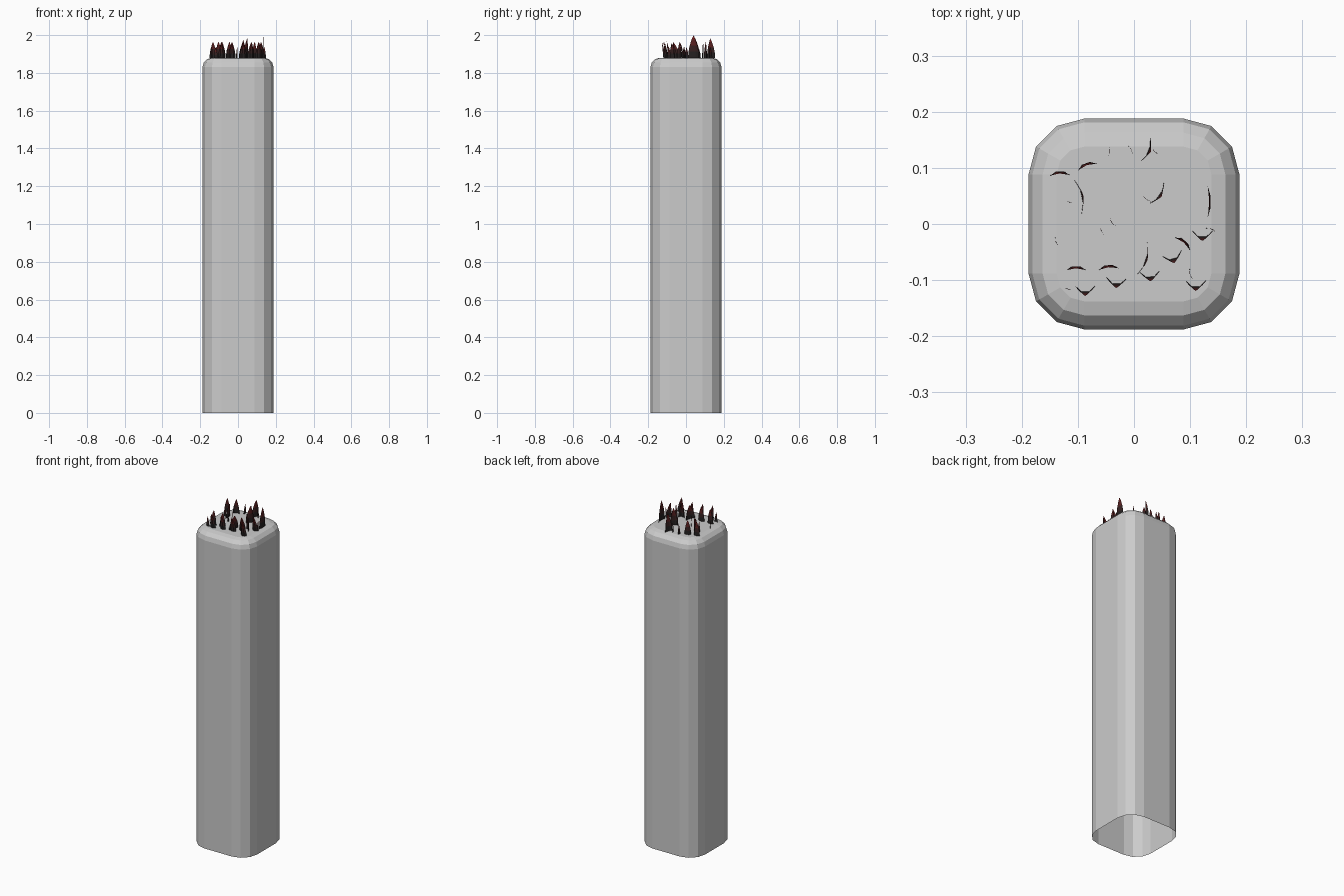
import bpy, bmesh
from math import sin, cos, pi, radians

if "Cube" in bpy.data.objects:
    bpy.data.objects.remove(bpy.data.objects["Cube"])

TOP = 1.88


def finish(bm, name, mats=()):
    me = bpy.data.meshes.new(name)
    bm.to_mesh(me)
    bm.free()
    for m in mats:
        me.materials.append(m)
    ob = bpy.data.objects.new(name, me)
    bpy.context.collection.objects.link(ob)
    return ob


def material(name, red, rest):
    m = bpy.data.materials.new(name)
    m.diffuse_color = (red, rest, rest, 1)
    m.use_nodes = True
    m.node_tree.nodes["Principled BSDF"].inputs["Base Color"].default_value = m.diffuse_color
    return m


# Pillar: rounded square section, rounded top edge, open underside
def ring(bm, radius, z, core=0.088):
    vs = []
    for i in range(16):
        q, k = divmod(i, 4)
        a = (q + k / 3) * pi / 2
        mid = (q + 0.5) * pi / 2
        vs.append(bm.verts.new((core * 2 ** 0.5 * cos(mid) + radius * cos(a),
                                core * 2 ** 0.5 * sin(mid) + radius * sin(a), z)))
    return vs


bm = bmesh.new()
rings = [ring(bm, 0.1, 0)]
for k in range(4):
    a = k * pi / 6
    rings.append(ring(bm, 0.05 + 0.05 * cos(a), TOP - 0.05 + 0.05 * sin(a)))
for lo, hi in zip(rings, rings[1:]):
    for i in range(16):
        j = (i + 1) % 16
        bm.faces.new((lo[i], lo[j], hi[j], hi[i]))
bm.faces.new(rings[-1])
finish(bm, "pillar")

# Shards: thin curved blades, dark at the base and red toward the tip
mats = [material(f"shard_shade_{i}", 0.018 + 0.02 * i * i, 0.015) for i in range(4)]


def blade(bm, x, y, angle, width, height, bulge, lean):
    a = radians(angle)
    ux, uy, nx, ny = cos(a), sin(a), sin(a), -cos(a)

    def point(u, n, z):
        return bm.verts.new((x + ux * u + nx * n, y + uy * u + ny * n, z))

    rows = []
    for level in range(4):
        t = level * 0.27
        w = 1 - t ** 2
        rows.append([point(s * width / 2 * w, lean * t ** 1.5 + bulge * w * (1 - s * s),
                           TOP + height * t) for s in (-1, -0.4, 0.4, 1)])
    tip = point(0, lean, TOP + height)
    for i in range(3):
        for level, (lo, hi) in enumerate(zip(rows, rows[1:])):
            f = bm.faces.new((lo[i], lo[i + 1], hi[i + 1], hi[i]))
            f.material_index = level
        bm.faces.new((rows[-1][i], rows[-1][i + 1], tip)).material_index = 3


def shards(name, width, height, bulge, lean, places):
    bm = bmesh.new()
    for x, y, angle in places:
        blade(bm, x, y, angle, width, height, bulge, lean)
    finish(bm, name, mats)


# each place: x, y, facing angle
shards("leaning_shards", 0.036, 0.085, 0.012, 0.018, [
    (-0.087, -0.11, 0), (-0.031, -0.096, -3), (0.028, -0.084, 5),
    (0.067, -0.052, 15), (0.11, -0.101, 0), (0.122, -0.012, 0)])
shards("upright_shards", 0.037, 0.085, 0.009, 0.004, [
    (-0.103, -0.083, 180), (-0.045, -0.081, 185), (-0.083, 0.101, 200),
    (-0.132, 0.086, 182), (0.086, -0.036, 140)])
shards("tall_shards", 0.046, 0.103, 0.007, 0.011, [
    (0.02, 0.133, 68), (0.04, 0.055, 55)])
shards("tallest_shard", 0.058, 0.12, 0.006, 0.003, [(0.131, 0.04, 90)])
shards("wide_shards", 0.062, 0.08, 0.008, 0.01, [
    (0.014, -0.062, 72), (-0.1, 0.048, 102)])
shards("small_shards", 0.021, 0.058, 0.003, 0.003, [
    (0.04, 0.13, -40), (0.023, 0.047, -40), (0.138, -0.012, 155),
    (-0.118, -0.113, -12), (0.103, -0.09, -70), (-0.136, -0.032, -65),
    (-0.056, -0.01, -70), (-0.037, 0.004, -55), (-0.113, 0.041, -20),
    (-0.046, 0.13, 88), (-0.007, 0.13, 110)])
